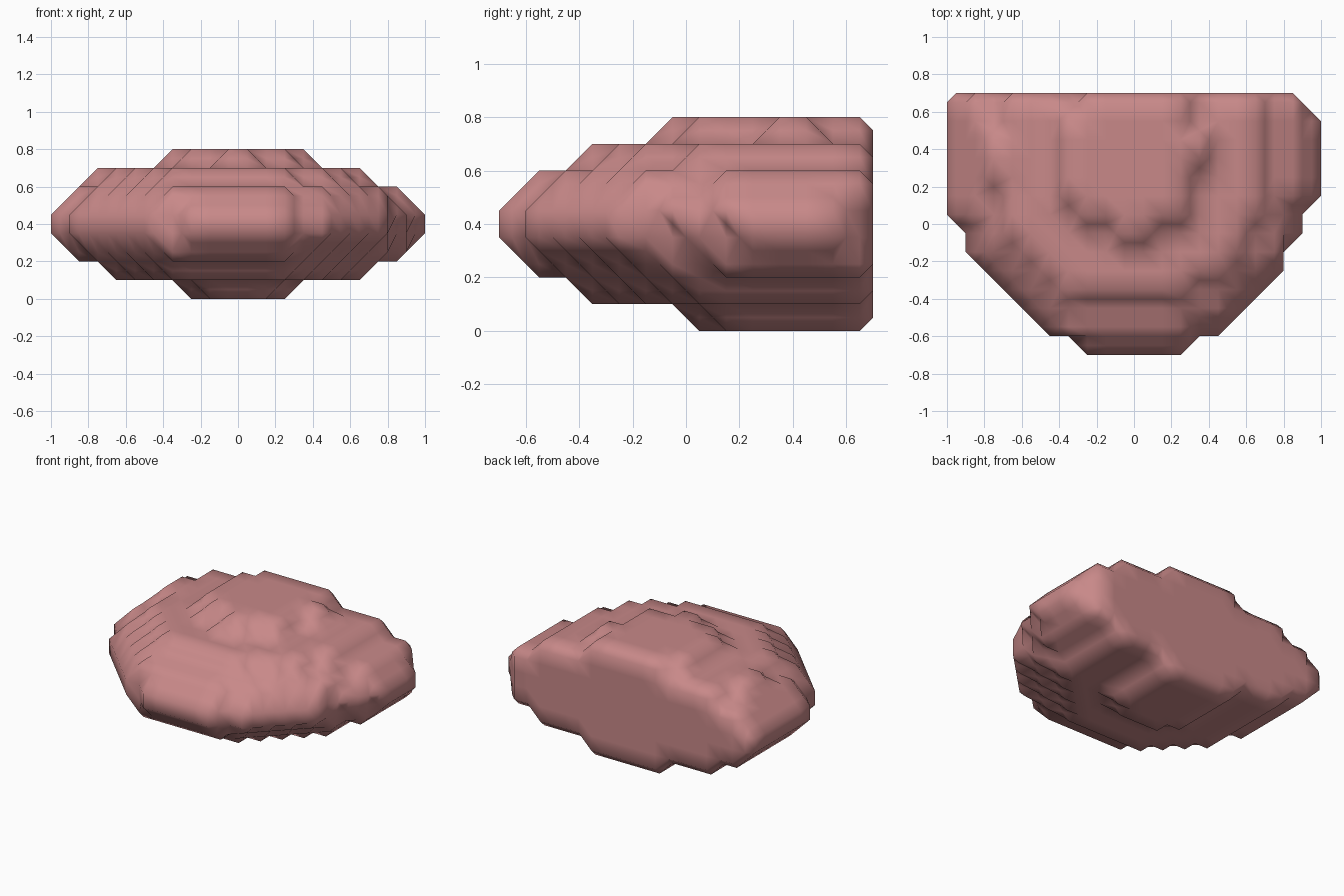
import bpy, bmesh
from itertools import product

if "Cube" in bpy.data.objects:
    bpy.data.objects.remove(bpy.data.objects["Cube"])

CELL = 0.1          # terrace height and grid step
NX, NY, NZ = 20, 14, 8


def mirrored(half):
    """Close a symmetric outline from its right half (front to back)."""
    return half + [(-x, y) for x, y in reversed(half)]


# Terrace outlines seen from above, lowest first
foot = mirrored([(.15, 0), (.3, .15), (.3, .7)])
underside = mirrored([(.3, -.4), (.7, 0), (.7, .7)])
lower = [(-.3, -.6), (.25, -.6), (.8, -.05), (.8, .05), (.9, .15), (.9, .7),
         (-.9, .7), (-.9, .1), (-.8, 0), (-.8, -.15), (-.35, -.6)]
front = [(-.45, -.6), (-.35, -.6), (-.25, -.7), (.25, -.7), (.35, -.6), (.45, -.6)]
left = [(-.95, .7), (-1, .65), (-1, .05), (-.9, -.05), (-.9, -.15)]
belly = front + [(.8, -.25), (.8, -.1), (.9, 0), (.9, .15), (1, .25),
                 (1, .55), (.85, .7)] + left
waist = front + [(.8, -.25), (.8, -.2), (.9, -.1), (.9, .05), (1, .15),
                 (1, .55), (.85, .7)] + left
shoulder = [(-.35, -.6), (.3, -.6), (.4, -.5), (.45, -.5), (.8, -.15), (.8, 0),
            (.9, .1), (.9, .7), (-.9, .7), (-.9, .05), (-.8, -.05), (-.8, -.15)]
upper = [(-.35, -.4), (.3, -.4), (.4, -.3), (.5, -.3), (.6, -.2), (.6, -.1), (.7, 0),
         (.7, .7), (-.7, .7), (-.7, .55), (-.8, .45), (-.8, .25), (-.7, .15), (-.7, -.05)]
cap = [(-.05, -.1), (.05, -.1), (.15, 0), (.2, 0), (.3, .1), (.3, .2), (.4, .3),
       (.4, .45), (.3, .55), (.3, .7), (-.3, .7), (-.4, .6), (-.4, .15), (-.25, 0), (-.15, 0)]
TERRACES = [foot, underside, lower, belly, waist, shoulder, upper, cap]


def inside(x, y, poly):
    hit = False
    for (x0, y0), (x1, y1) in zip(poly, poly[1:] + poly[:1]):
        if (y0 > y) != (y1 > y) and x < x0 + (y - y0) * (x1 - x0) / (y1 - y0):
            hit = not hit
    return hit


# Fill grid samples from the outlines
solid = {(i, j, k) for i, j, k in product(range(NX), range(NY), range(NZ))
         if inside((i + .5) * CELL - 1, (j + .5) * CELL - .7, TERRACES[k])}

# Corner cycles of a cell's six sides, counter-clockwise from outside
SIDES = []
for axis, side in product(range(3), (0, 1)):
    cycle = []
    for b, c in ((0, 0), (1, 0), (1, 1), (0, 1)):
        p = [0, 0, 0]
        p[axis], p[(axis + 1) % 3], p[(axis + 2) % 3] = side, b, c
        cycle.append(tuple(p))
    SIDES.append(cycle if side else cycle[::-1])


def cell_loops(cell):
    """Trace the loops where the rock surface cuts one grid cell."""
    link = {}
    for cycle in SIDES:
        pts = [tuple(a + b for a, b in zip(cell, c)) for c in cycle]
        full = [p in solid for p in pts]
        mid = [tuple(a + b for a, b in zip(pts[n], pts[(n + 1) % 4])) for n in range(4)]
        for n in range(4):
            if full[n] and not full[(n + 1) % 4]:
                m = (n + 1) % 4
                while not full[(m + 1) % 4]:
                    m = (m + 1) % 4
                link[mid[n]] = mid[m]
    while link:
        start, nxt = link.popitem()
        loop = [start]
        while nxt != start:
            loop.append(nxt)
            nxt = link.pop(nxt)
        yield loop


# Rock surface with bevelled terraces
bm = bmesh.new()
verts = {}
for cell in product(range(-1, NX), range(-1, NY), range(-1, NZ)):
    for loop in cell_loops(cell):
        for x, y, z in loop:
            if (x, y, z) not in verts:
                verts[x, y, z] = bm.verts.new(((x + 1) * CELL / 2 - 1,
                                               (y + 1) * CELL / 2 - .7,
                                               (z + 1) * CELL / 2))
        bm.faces.new([verts[p] for p in loop])
bmesh.ops.triangulate(bm, faces=[f for f in bm.faces if len(f.verts) > 4])
bmesh.ops.recalc_face_normals(bm, faces=bm.faces)
for f in bm.faces:
    f.smooth = True

mesh = bpy.data.meshes.new("rock")
bm.to_mesh(mesh)
bm.free()
rock = bpy.data.objects.new("rock", mesh)
bpy.context.collection.objects.link(rock)

# Dusty red stone
stone = bpy.data.materials.new("red_stone")
stone.diffuse_color = (0.58, 0.25, 0.25, 1)
stone.use_nodes = True
stone.node_tree.nodes["Principled BSDF"].inputs["Base Color"].default_value = stone.diffuse_color
mesh.materials.append(stone)
